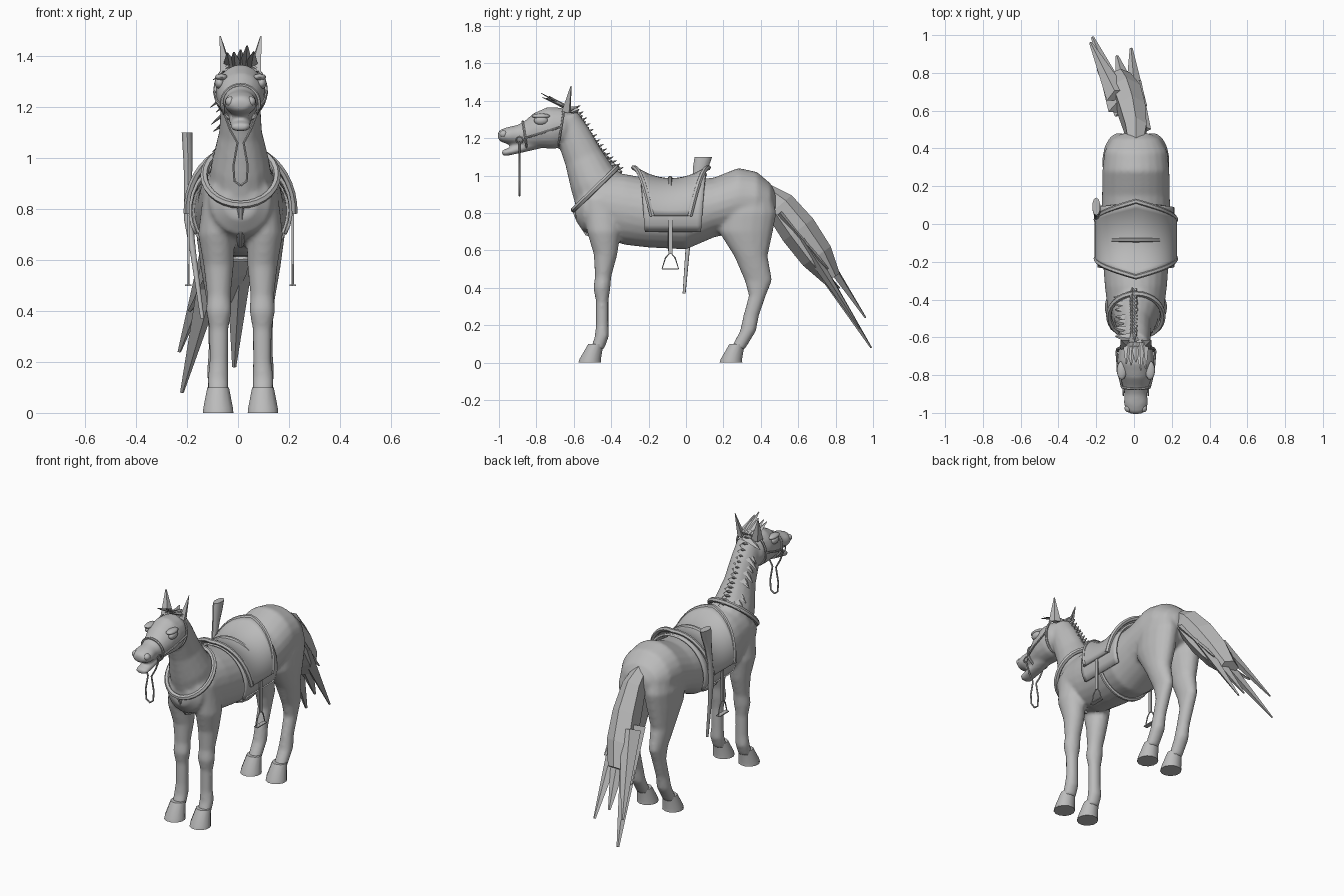
import bpy, bmesh, math, random
from mathutils import Vector, Matrix

random.seed(4)
CX = 0.01
if "Cube" in bpy.data.objects:
    bpy.data.objects.remove(bpy.data.objects["Cube"])

grey = bpy.data.materials.new("plain grey")
grey.use_nodes = True
grey.diffuse_color = (0.5, 0.5, 0.5, 1)
grey.node_tree.nodes["Principled BSDF"].inputs["Base Color"].default_value = (0.5, 0.5, 0.5, 1)


def finish(name, bm):
    bmesh.ops.recalc_face_normals(bm, faces=bm.faces)
    mesh = bpy.data.meshes.new(name)
    bm.to_mesh(mesh)
    bm.free()
    mesh.materials.append(grey)
    obj = bpy.data.objects.new(name, mesh)
    bpy.context.collection.objects.link(obj)
    return obj


def select(objs):
    bpy.ops.object.select_all(action='DESELECT')
    for o in objs:
        o.select_set(True)
    bpy.context.view_layer.objects.active = objs[0]


def join(objs, name):
    select(objs)
    bpy.ops.object.join()
    objs[0].name = name
    return objs[0]


def smooth(obj, degrees=40):
    select([obj])
    bpy.ops.object.shade_smooth_by_angle(angle=math.radians(degrees))


def loft(name, sections, axis="path", sides=16, mirror=1):
    """Skin elliptical rings (x, y, z, half width, half depth)."""
    bm = bmesh.new()
    rings = []
    pts = [Vector((CX + mirror * s[0], s[1], s[2])) for s in sections]
    for i, (s, p) in enumerate(zip(sections, pts)):
        t = pts[min(i + 1, len(pts) - 1)] - pts[max(i - 1, 0)]
        across = {"z": Vector((0, 1, 0)), "y": Vector((0, 0, 1)),
                  "path": Vector((0, -t.z, t.y)).normalized()}[axis]
        ring = []
        for k in range(sides):
            a = math.tau * (k + 0.5) / sides
            ring.append(bm.verts.new(p + Vector((s[3] * math.cos(a), 0, 0)) + across * (s[4] * math.sin(a))))
        rings.append(ring)
    for a, b in zip(rings, rings[1:]):
        for k in range(sides):
            n = (k + 1) % sides
            bm.faces.new((a[k], a[n], b[n], b[k]))
    bm.faces.new(rings[0])
    bm.faces.new(rings[-1])
    return finish(name, bm)


def tube(name, points, radius, closed=False):
    cu = bpy.data.curves.new(name, 'CURVE')
    cu.dimensions = '3D'
    cu.bevel_depth = radius
    cu.bevel_resolution = 1
    cu.use_fill_caps = True
    sp = cu.splines.new('POLY')
    sp.points.add(len(points) - 1)
    for q, p in zip(sp.points, points):
        q.co = (p[0] + CX, p[1], p[2], 1)
    sp.use_cyclic_u = closed
    cu.materials.append(grey)
    obj = bpy.data.objects.new(name, cu)
    bpy.context.collection.objects.link(obj)
    select([obj])
    bpy.ops.object.convert(target='MESH')
    smooth(obj, 50)
    return obj


def hoop(name, y, z, rx, r2, tilt, radius):
    ang = [math.tau * k / 28 for k in range(28)]
    return tube(name, [(rx * math.cos(a), y + r2 * math.sin(a) * math.sin(tilt),
                        z + r2 * math.sin(a) * math.cos(tilt)) for a in ang], radius, True)


def spike(name, base, tip, width, flat=0.4, end=0.003):
    base, tip = Vector(base), Vector(tip)
    d = tip - base
    m = Matrix.Translation((base + tip) / 2 + Vector((CX, 0, 0))) @ d.to_track_quat('Z', 'Y').to_matrix().to_4x4()
    bm = bmesh.new()
    bmesh.ops.create_cone(bm, cap_ends=True, segments=4, radius1=width, radius2=end, depth=d.length,
                          matrix=m @ Matrix.Diagonal((1, flat, 1, 1)))
    return finish(name, bm)


# Trunk, neck, head and lower jaw
parts = [
    loft("trunk", [(0, -.59, .82, .06, .06), (0, -.55, .83, .12, .13), (0, -.45, .84, .15, .17),
                   (0, -.33, .82, .165, .19), (0, -.2, .80, .175, .185), (0, 0, .79, .187, .185),
                   (0, .15, .83, .18, .16), (0, .28, .87, .178, .172), (0, .38, .87, .168, .15),
                   (0, .45, .86, .13, .1), (0, .48, .86, .07, .05)], "y", 24),
    loft("neck", [(0, -.42, .86, .135, .18), (0, -.50, .98, .115, .13), (0, -.55, 1.1, .085, .105),
                  (0, -.605, 1.22, .078, .092), (0, -.65, 1.31, .07, .075)]),
    loft("head", [(0, -.60, 1.27, .055, .06), (0, -.65, 1.265, .09, .1), (0, -.72, 1.255, .1, .115),
                  (0, -.79, 1.24, .092, .098), (0, -.85, 1.22, .072, .073), (0, -.90, 1.217, .06, .054),
                  (0, -.95, 1.215, .066, .046), (0, -.99, 1.212, .052, .034), (0, -1.005, 1.21, .03, .02)]),
    loft("lower_jaw", [(0, -.8, 1.18, .05, .04), (0, -.89, 1.142, .045, .022), (0, -.97, 1.122, .042, .019),
                       (0, -.985, 1.122, .028, .012)]),
]
# Legs
for s in (-1, 1):
    parts.append(loft("front_leg", [
        (.085, -.45, .88, .06, .1), (.095, -.44, .7, .072, .09), (.086, -.43, .58, .06, .064),
        (.085, -.443, .46, .047, .044), (.085, -.45, .4, .051, .046), (.085, -.448, .33, .038, .034),
        (.085, -.448, .2, .037, .034), (.088, -.45, .14, .042, .038), (.088, -.475, .07, .04, .037)], "z", mirror=s))
    parts.append(loft("hind_leg", [
        (.085, .34, .9, .075, .12), (.088, .33, .8, .09, .155), (.09, .32, .7, .085, .146),
        (.095, .347, .57, .062, .09), (.09, .387, .44, .044, .074), (.09, .382, .36, .039, .046),
        (.09, .348, .25, .036, .042), (.09, .332, .17, .042, .043), (.09, .275, .07, .039, .039)], "z", mirror=s))
body = join(parts, "body")
remesh = body.modifiers.new("blend", 'REMESH')
remesh.mode = 'VOXEL'
remesh.voxel_size = 0.011
soft = body.modifiers.new("soften", 'SMOOTH')
soft.iterations = 5
select([body])
bpy.ops.object.convert(target='MESH')
smooth(body, 60)

# Hooves, eyes, ears, nostrils
for s in (-1, 1):
    for label, y in (("front_hoof", -.515), ("hind_hoof", .24)):
        smooth(loft(label, [(.088, y, 0, .062, .063), (.088, y + .003, .02, .06, .059),
                            (.088, y + .033, .1, .044, .042)], "z", 12, s))
    for label, at, size in (("eye", (.082, -.775, 1.295), (.02, .038, .024)),
                            ("brow", (.075, -.775, 1.318), (.026, .05, .014)),
                            ("nostril", (.04, -.975, 1.222), (.02, .022, .02))):
        bm = bmesh.new()
        bmesh.ops.create_uvsphere(bm, u_segments=14, v_segments=8, radius=1, matrix=Matrix.Translation(
            (CX + s * at[0], at[1], at[2])) @ Matrix.Diagonal((*size, 1)))
        smooth(finish(label, bm), 60)
    spike("ear", (s * .055, -.64, 1.34), (s * .08, -.615, 1.48), .036, .6)

# Forelock and mane
spikes = [spike("lock", (x, -.63, 1.36), (x * 1.3, -.73 - random.random() * .05, 1.41 + random.random() * .04), .03)
          for x in (-.04, -.02, 0, .02, .04)]
join(spikes, "forelock")
spikes = []
for k in range(14):
    f = k / 13
    y, z = -.60 + .23 * f, 1.37 - .33 * f + .03 * math.sin(f * math.pi) * -1
    spikes.append(spike("lock", (0, y - .01, z - .015), (-.09 - random.random() * .035, y + .02 * random.random(),
                                                        z - .05 - random.random() * .07), .04, .45))
    spikes.append(spike("lock", (-.01, y - .02, z - .02), (-.02, y + .035, z + .005), .03, .5))
join(spikes, "mane")

# Tail: a faceted root that splits into blades
tail = [loft("root", [(0, .42, .92, .045, .045), (0, .5, .84, .065, .085), (-.02, .6, .71, .08, .1),
                      (-.05, .7, .57, .085, .09), (-.08, .78, .45, .06, .05)], sides=6)]
for base, tip, w in (((-.08, .62, .66), (-.23, .99, .08), .07), ((-.1, .68, .66), (-.24, .96, .24), .06),
                     ((0, .62, .66), (-.025, .93, .18), .06), ((-.06, .6, .6), (-.2, .82, .4), .06),
                     ((-.04, .66, .6), (-.1, .89, .24), .07), ((.03, .5, .8), (.02, .76, .5), .05)):
    tail.append(spike("blade", base, tip, w, .6, .008))
join(tail, "tail")


def saddle_sheet(name, front, back, low_front, low_back, width, span, rise, thick):
    """Curved sheet over the back; front and rear edges taper down the sides."""
    bm = bmesh.new()
    nu, nv = 20, 12
    grid = []
    for i in range(nu + 1):
        a = math.radians(span) * (2 * i / nu - 1)
        drop = abs(a) / math.radians(span)
        row = []
        for j in range(nv + 1):
            v = j / nv
            y = (front + (low_front - front) * drop) * (1 - v) + (back + (low_back - back) * drop) * v
            lift = rise * (2 * v - 1) ** 2 * max(0, math.cos(a))
            row.append(bm.verts.new((CX + width * math.sin(a), y, .79 + .188 * math.cos(a) + lift)))
        grid.append(row)
    for r, q in zip(grid, grid[1:]):
        for j in range(nv):
            bm.faces.new((r[j], r[j + 1], q[j + 1], q[j]))
    obj = finish(name, bm)
    mod = obj.modifiers.new("thickness", 'SOLIDIFY')
    mod.thickness = thick
    mod.offset = 0
    smooth(obj)
    return [(v.co.x - CX, v.co.y, v.co.z) for v in obj.data.vertices], nv + 1


# Saddle, pad and rolled edges
saddle_sheet("saddle_pad", -.25, .11, -.22, .08, .198, 118, .03, .012)
pts, n = saddle_sheet("saddle", -.28, .12, -.18, .02, .21, 92, .065, .018)
tube("saddle_front_roll", pts[0::n], .014)
tube("saddle_rear_roll", pts[n - 1::n], .014)
hoop("girth", -.085, .795, .19, .193, 0, .012)

# Stirrups and their straps
for s in (-1, 1):
    x = s * .205
    bm = bmesh.new()
    bmesh.ops.create_cube(bm, size=1, matrix=Matrix.Translation((CX + x, -.083, .69))
                          @ Matrix.Diagonal((.008, .022, .22, 1)))
    finish("stirrup_strap", bm)
    tube("stirrup", [(x, -.083, .59), (x, -.11, .56), (x, -.128, .502), (x, -.04, .502), (x, -.058, .56)], .004, True)
    bm = bmesh.new()
    bmesh.ops.create_cube(bm, size=1, matrix=Matrix.Translation((CX + x, -.084, .501))
                          @ Matrix.Diagonal((.026, .09, .006, 1)))
    finish("stirrup_tread", bm)

# Breast collar
hoop("breast_collar", -.485, .93, .143, .162, .8, .015)
tube("chest_strap", [(0, -.6, .82), (0, -.575, .76), (0, -.53, .69), (0, -.42, .66)], .013)

# Bridle and hanging reins
hoop("noseband", -.862, 1.215, .074, .074, -.15, .007)
hoop("headstall", -.665, 1.265, .1, .112, .15, .007)
for s in (-1, 1):
    tube("cheek_strap", [(s * .074, -.862, 1.2), (s * .094, -.78, 1.225), (s * .103, -.67, 1.26)], .006)
    tube("bit_ring", [(s * .066, -.89 + .018 * math.cos(k), 1.19 + .018 * math.sin(k))
                      for k in (0, .8, 1.6, 2.4, 3.1, 3.9, 4.7, 5.5)], .004, True)
    tube("rein", [(s * .066, -.89, 1.18), (s * .04, -.89, 1.11), (s * .012, -.89, 1.06),
                  (s * .028, -.89, .97), (s * .024, -.89, .91), (0, -.89, .892)], .005)

# Rifle slung on the right side
smooth(loft("rifle", [(-.21, .093, 1.1, .022, .047), (-.208, .08, 1.05, .021, .042), (-.206, .06, .97, .018, .026),
                      (-.207, .045, .88, .016, .02), (-.205, .03, .76, .018, .02), (-.185, .01, .62, .012, .012),
                      (-.15, -.01, .37, .008, .008)], "z", 10))
